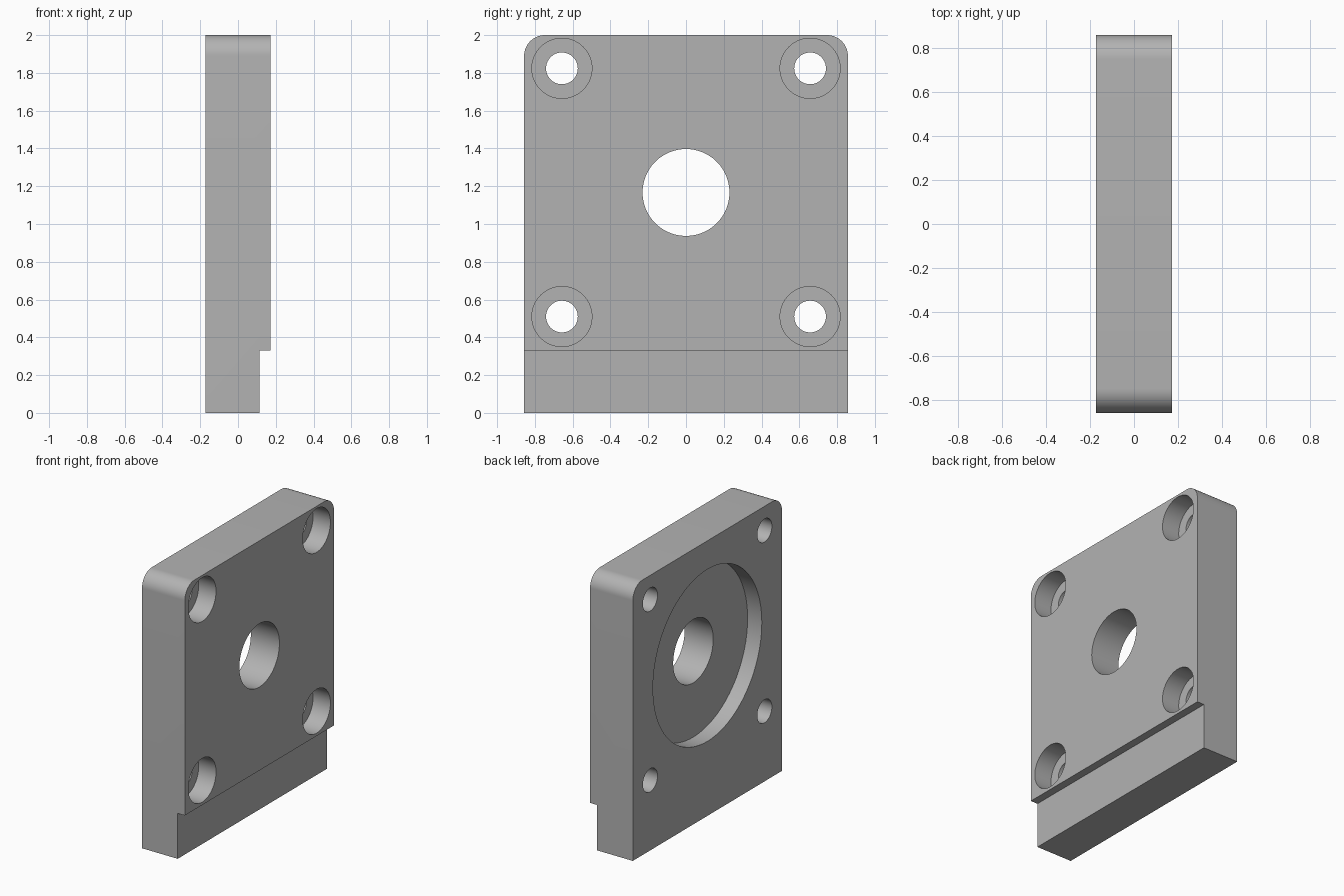
import bpy
import bmesh
import math
from mathutils import Matrix

cube = bpy.data.objects.get("Cube")
if cube:
    bpy.data.objects.remove(cube, do_unlink=True)

X0, X1 = -0.172, 0.172          # recess face and counterbore face
HALF_W, TOP, CORNER = 0.857, 2.0, 0.11
STEP_X, STEP_Z = 0.115, 0.33
MID_Z, HOLE_Y, HOLE_DZ = 1.167, 0.657, 0.657

grey = bpy.data.materials.new("light grey")
grey.use_nodes = True
colour = (0.45, 0.45, 0.45, 1)
grey.diffuse_color = colour
grey.node_tree.nodes["Principled BSDF"].inputs["Base Color"].default_value = colour


def make_object(name, bm):
    mesh = bpy.data.meshes.new(name)
    bmesh.ops.recalc_face_normals(bm, faces=bm.faces)
    bm.to_mesh(mesh)
    bm.free()
    mesh.materials.append(grey)
    obj = bpy.data.objects.new(name, mesh)
    bpy.context.collection.objects.link(obj)
    return obj


def cut(target, cutter):
    mod = target.modifiers.new(cutter.name, 'BOOLEAN')
    mod.operation = 'DIFFERENCE'
    mod.solver = 'EXACT'
    mod.object = cutter
    bpy.context.view_layer.objects.active = target
    bpy.ops.object.modifier_apply(modifier=mod.name)
    bpy.data.objects.remove(cutter, do_unlink=True)


def bore(target, name, y, z, radius, xa, xb):
    bm = bmesh.new()
    place = Matrix.Translation(((xa + xb) / 2, y, z)) @ Matrix.Rotation(math.pi / 2, 4, 'Y')
    bmesh.ops.create_cone(bm, cap_ends=True, segments=96, radius1=radius,
                          radius2=radius, depth=xb - xa, matrix=place)
    cut(target, make_object(name, bm))


# Plate outline with rounded top corners, extruded through its thickness
outline = [(-HALF_W, 0), (HALF_W, 0)]
for side, start in ((1, 0), (-1, 90)):
    for i in range(17):
        a = math.radians(start + 90 * i / 16)
        outline.append((side * (HALF_W - CORNER) + CORNER * math.cos(a),
                        TOP - CORNER + CORNER * math.sin(a)))
bm = bmesh.new()
face = bm.faces.new([bm.verts.new((X0, y, z)) for y, z in outline])
extruded = bmesh.ops.extrude_face_region(bm, geom=[face])
bmesh.ops.translate(bm, vec=(X1 - X0, 0, 0),
                    verts=[v for v in extruded["geom"] if isinstance(v, bmesh.types.BMVert)])
plate = make_object("mounting_plate", bm)

# Step along the bottom edge
bm = bmesh.new()
bmesh.ops.create_cube(bm, size=1, matrix=Matrix.Translation((STEP_X + 0.5, 0, STEP_Z - 0.5))
                      @ Matrix.Diagonal((1, 3, 1, 1)))
cut(plate, make_object("step_cutter", bm))

# Central bore and wide round recess
bore(plate, "central_bore", 0, MID_Z, 0.23, -1, 1)
bore(plate, "round_recess", 0, MID_Z, 0.625, -1, X0 + 0.114)

# Four counterbored screw holes
for sy in (-1, 1):
    for sz in (-1, 1):
        y, z = sy * HOLE_Y, MID_Z + sz * HOLE_DZ
        bore(plate, "screw_hole", y, z, 0.084, -1, 1)
        bore(plate, "counterbore", y, z, 0.159, X1 - 0.14, 1)

bpy.ops.object.select_all(action='DESELECT')
plate.select_set(True)
bpy.context.view_layer.objects.active = plate
bpy.ops.object.shade_smooth_by_angle(angle=math.radians(30))
